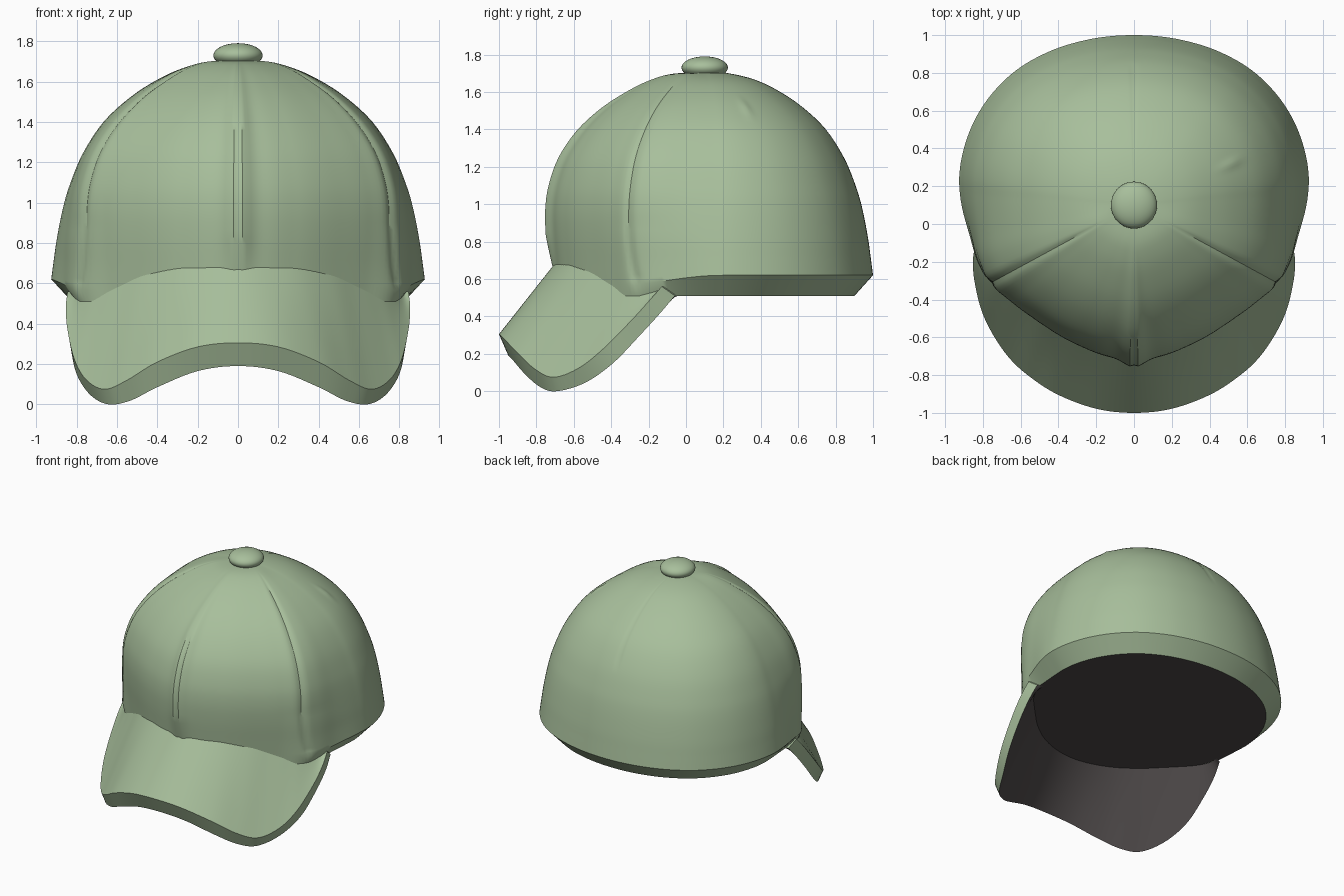
import bpy, bmesh, math
from mathutils import Vector

if "Cube" in bpy.data.objects:
    bpy.data.objects.remove(bpy.data.objects["Cube"])


def material(name, rgb):
    m = bpy.data.materials.new(name)
    m.diffuse_color = (*rgb, 1)
    m.use_nodes = True
    m.node_tree.nodes["Principled BSDF"].inputs["Base Color"].default_value = m.diffuse_color
    return m


GREEN = material("sage_green", (0.39, 0.52, 0.33))
DARK = material("dark_lining", (0.075, 0.066, 0.066))


def spline(keys, x):
    """Smooth curve through (position, value) keys."""
    n = len(keys)

    def slope(i):
        a, b = keys[max(i - 1, 0)], keys[min(i + 1, n - 1)]
        return (b[1] - a[1]) / (b[0] - a[0])
    i = 0
    while i < n - 2 and x > keys[i + 1][0]:
        i += 1
    (x0, y0), (x1, y1) = keys[i], keys[i + 1]
    h = x1 - x0
    t = (x - x0) / h
    return ((2*t**3 - 3*t*t + 1) * y0 + (t**3 - 2*t*t + t) * h * slope(i)
            + (3*t*t - 2*t**3) * y1 + (t**3 - t*t) * h * slope(i + 1))


def finish(name, bm, angle=35):
    bmesh.ops.recalc_face_normals(bm, faces=bm.faces[:])
    me = bpy.data.meshes.new(name)
    bm.to_mesh(me)
    bm.free()
    ob = bpy.data.objects.new(name, me)
    bpy.context.collection.objects.link(ob)
    me.materials.append(GREEN)
    me.materials.append(DARK)
    bpy.ops.object.select_all(action='DESELECT')
    ob.select_set(True)
    bpy.context.view_layer.objects.active = ob
    bpy.ops.object.shade_smooth_by_angle(angle=math.radians(angle))
    return ob


# Crown plan outline: angle from the front (degrees) and radius around the button
OUTLINE = [(-10.6, .814), (0, .82), (10.6, .814), (22, .80), (39, .80), (52, .83),
           (62, .872), (70, .884), (80, .893), (93, .922), (99, .937), (108, .949),
           (121, .957), (137, .95), (151, .929), (164, .91), (180, .9), (196, .91)]
# Crown profiles from top to rim: fraction of the radius, and height
FRONT = [(0, 1.705), (.20, 1.698), (.33, 1.668), (.47, 1.61), (.64, 1.515), (.79, 1.395),
         (.91, 1.25), (.975, 1.1), (.997, .97), (.993, .83), (.975, .68), (.96, .56), (.955, .51)]
BACK = [(0, 1.705), (.14, 1.7), (.30, 1.665), (.44, 1.605), (.58, 1.52), (.72, 1.40),
        (.83, 1.245), (.90, 1.09), (.938, .97), (.97, .82), (.987, .71), (1, .62), (.89, .51)]
LAST = len(FRONT) - 1


def profile(table, axis, s):
    if s > LAST - 1:                      # straight bevel at the rim
        return table[LAST][axis]
    return spline([(i, p[axis]) for i, p in enumerate(table[:LAST])], s)


LEVELS = [i / 4 for i in range(1, 4 * (LAST - 1) + 1)] + [LAST]
PROF = {s: [[profile(t, a, s) for a in (0, 1)] for t in (FRONT, BACK)] for s in LEVELS}


def bump(x, width):
    return math.exp(-(x / width) ** 2)


def crown_point(deg, s):
    d = abs(deg)
    w = min(max((d - 56) / 40, 0), 1)
    w = w * w * (3 - 2 * w)
    (f0, z0), (f1, z1) = PROF[s]
    f, z = f0 + (f1 - f0) * w, z0 + (z1 - z0) * w
    r = spline(OUTLINE, d) * f
    # panels flare a little where the brim corners join
    r *= 1 + .03 * bump(d - 66, 11) * min(max((s - 8.5) / 2.5, 0), 1)
    # raised centre seam, side seam grooves and short back seam
    if 1 < s < LAST - 1:
        fade = min(1, (s - 1) / 4) * min(1, (LAST - 1 - s) / 2)
        r += fade * (.042 * bump(d, 4.5) - .012 * bump(d, 1.1))
        seam = 61.5 + 4 * max(0, (s - 8) / 3) ** 2
        r -= .014 * bump(d - seam, 1.5) * min(1, (s - 1) / 2)
        if s < 6:
            r -= .006 * bump(180 - d, 1)
        if deg > 0:                       # small dimple on one side
            r += .014 * bump(d - 113, 2.5) * bump(s - 4, .35)
    a = math.radians(deg)
    return Vector((math.sin(a) * r, .1 - math.cos(a) * r, z))


# Crown with flat dark base
N = 240
bm = bmesh.new()
rings = [[bm.verts.new(crown_point(-180 + 360 * j / N, s)) for j in range(N)] for s in LEVELS]
apex = bm.verts.new((0, .1, 1.705))
base = bm.verts.new((0, .1, .51))
for j in range(N):
    k = (j + 1) % N
    bm.faces.new((apex, rings[0][j], rings[0][k]))
    for a, b in zip(rings, rings[1:]):
        bm.faces.new((a[j], b[j], b[k], a[k]))
    bm.faces.new((base, rings[-1][k], rings[-1][j])).material_index = 1
finish("crown", bm)

# Brim edges from the centre out to the side
INNER = [(0, -.66, .735), (.15, -.635, .732), (.3, -.585, .718), (.45, -.5, .685),
         (.57, -.40, .65), (.66, -.32, .622), (.72, -.26, .602), (.76, -.2, .587),
         (.78, -.14, .575), (.78, -.08, .565)]
OUTER = [(0, -1, .305), (.2, -.978, .285), (.4, -.905, .21), (.55, -.81, .12),
         (.66, -.71, .075), (.75, -.58, .12), (.81, -.45, .22), (.845, -.3, .37),
         (.853, -.2, .48), (.845, -.13, .56)]
UNDER = [(0, -.95, .19), (.2, -.925, .165), (.4, -.855, .085), (.53, -.775, .02),
         (.64, -.69, 0), (.73, -.54, .045), (.80, -.39, .15), (.83, -.25, .295),
         (.837, -.14, .415), (.825, -.06, .51)]
INSIDE = [(x, y + .04, z - .155 + .1 * i / 9) for i, (x, y, z) in enumerate(INNER)]


def edge(points, t):
    """Point on a brim edge; t runs from -9 to 9 and mirrors in x."""
    full = [(-i, q) for i, q in enumerate(points[:3])][:0:-1] + list(enumerate(points))
    p = [spline([(i, -q[a] if a == 0 and i < 0 else q[a]) for i, q in full], abs(t))
         for a in range(3)]
    if t < 0:
        p[0] = -p[0]
    return Vector(p)


bm = bmesh.new()
sections = []
for i in range(-54, 55):
    t = i / 6
    a, b, c, d = (edge(e, t) for e in (INNER, OUTER, UNDER, INSIDE))
    pts = [a.lerp(b, k / 4) for k in range(5)] + [c.lerp(d, k / 4) for k in range(5)]
    sections.append([bm.verts.new(p) for p in pts])
for a, b in zip(sections, sections[1:]):
    for k in range(10):
        m = (k + 1) % 10
        f = bm.faces.new((a[k], a[m], b[m], b[k]))
        f.material_index = 1 if 5 <= k < 9 else 0
for end in (sections[0], sections[-1]):
    for k in range(4):
        bm.faces.new((end[k], end[k + 1], end[8 - k], end[9 - k]))
finish("brim", bm)

# Top button
bm = bmesh.new()
bmesh.ops.create_uvsphere(bm, u_segments=40, v_segments=20, radius=1)
for v in bm.verts:
    v.co = Vector((v.co.x * .122, v.co.y * .124 + .1, v.co.z * .06 + 1.73))
finish("top_button", bm, 60)
